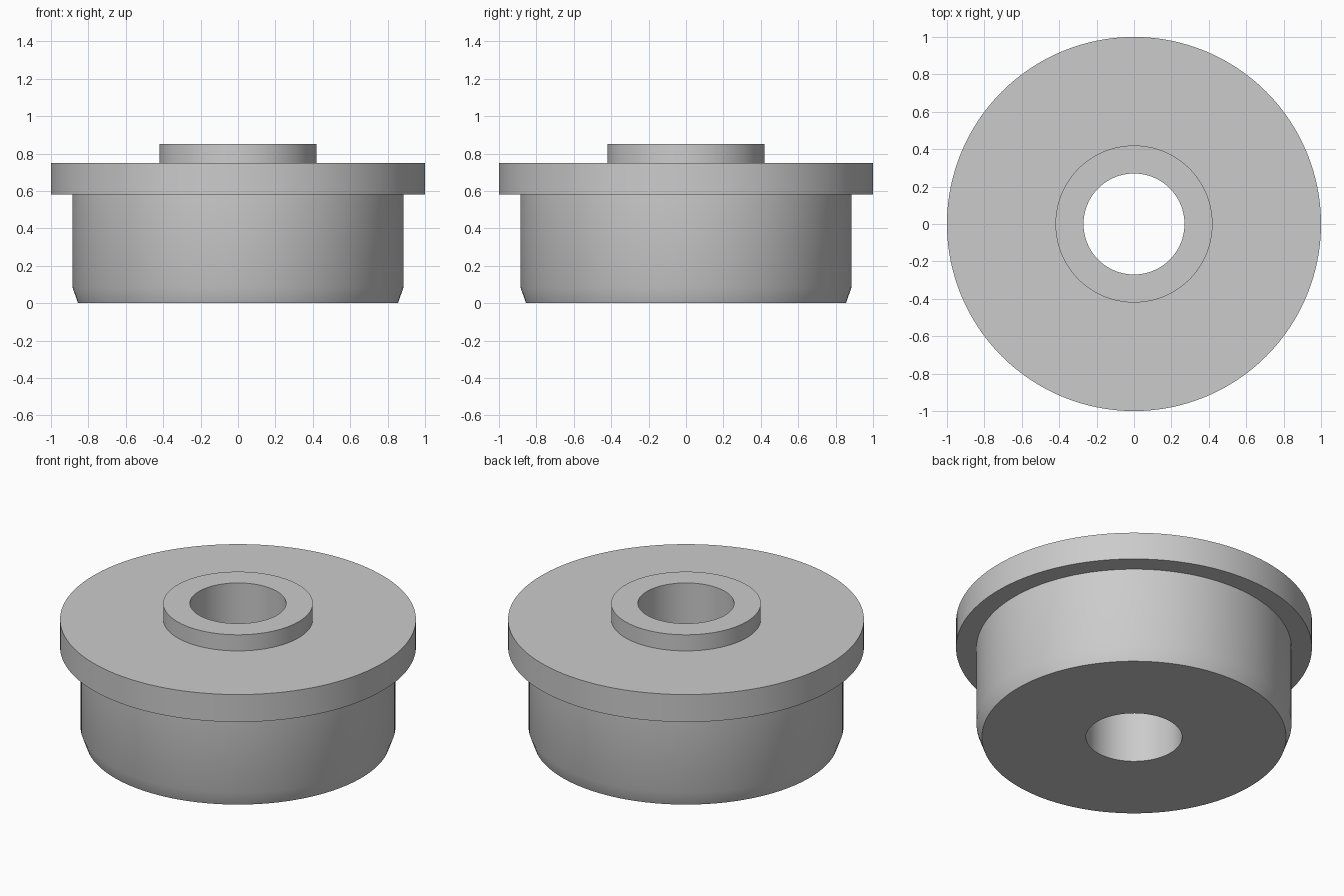
import bpy, bmesh, math

if "Cube" in bpy.data.objects:
    bpy.data.objects.remove(bpy.data.objects["Cube"])

SEGMENTS = 128

grey = bpy.data.materials.new("plain grey")
grey.diffuse_color = (0.6, 0.6, 0.6, 1)
grey.use_nodes = True
grey.node_tree.nodes["Principled BSDF"].inputs["Base Color"].default_value = grey.diffuse_color

# Closed cross-section (radius, height): bore, chamfered body, flange, raised collar
profile = [(0.27, 0.0), (0.855, 0.0), (0.885, 0.085), (0.885, 0.58),
           (1.0, 0.58), (1.0, 0.75), (0.42, 0.75), (0.42, 0.85), (0.27, 0.85)]


def lathe(name, points, material):
    """Turn a closed cross-section around the z axis."""
    bm = bmesh.new()
    rings = []
    for i in range(SEGMENTS):
        a = 2 * math.pi * i / SEGMENTS
        rings.append([bm.verts.new((r * math.cos(a), r * math.sin(a), z))
                      for r, z in points])
    n = len(points)
    for i in range(SEGMENTS):
        here, there = rings[i], rings[(i + 1) % SEGMENTS]
        for j in range(n):
            k = (j + 1) % n
            bm.faces.new((here[j], there[j], there[k], here[k]))
    bmesh.ops.recalc_face_normals(bm, faces=bm.faces)
    mesh = bpy.data.meshes.new(name)
    bm.to_mesh(mesh)
    bm.free()
    mesh.materials.append(material)
    obj = bpy.data.objects.new(name, mesh)
    bpy.context.collection.objects.link(obj)
    return obj


# Flanged bushing with through bore
bushing = lathe("flanged_bushing", profile, grey)
bpy.context.view_layer.objects.active = bushing
bushing.select_set(True)
bpy.ops.object.shade_smooth_by_angle(angle=math.radians(30))
